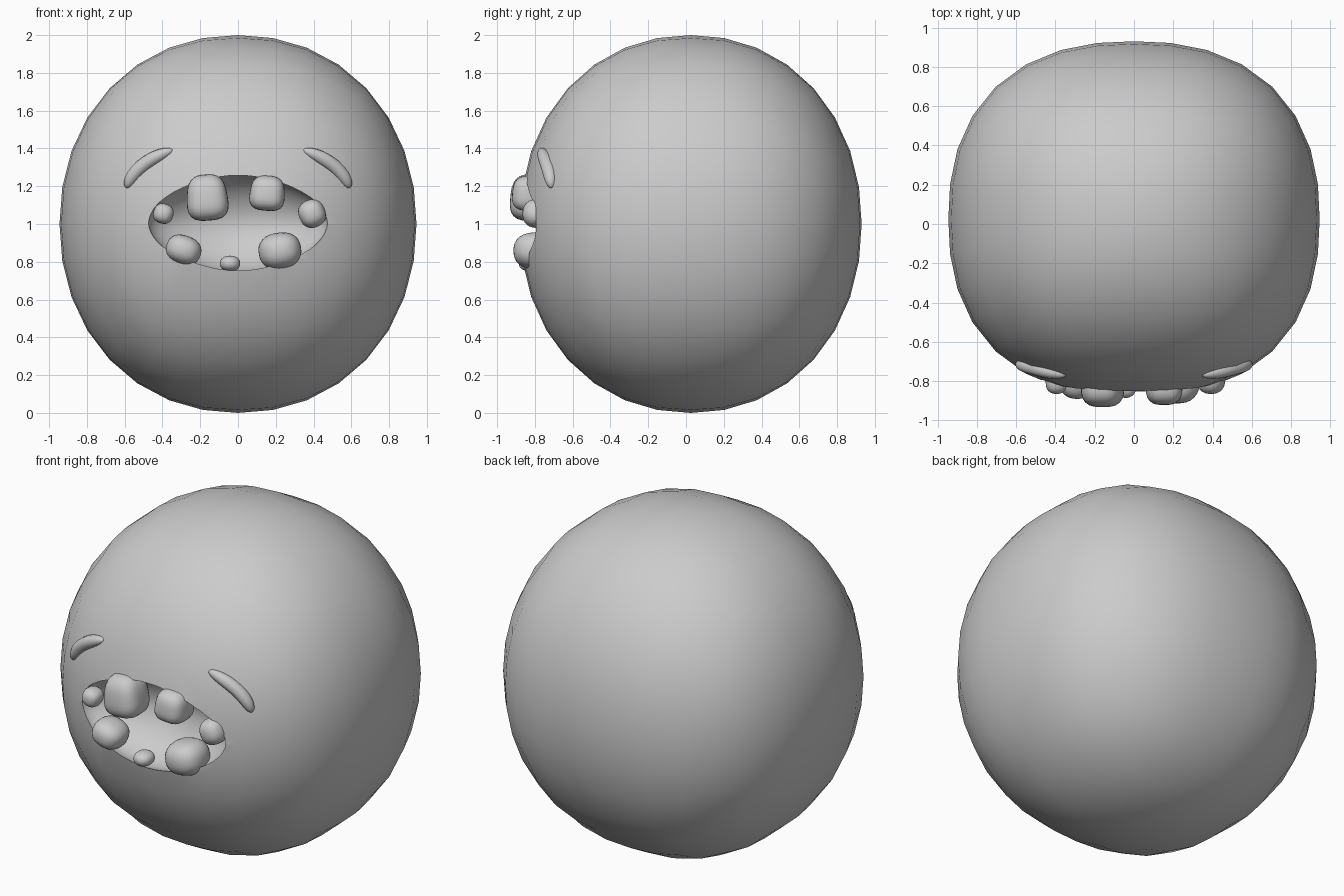
import bpy, bmesh, math
from mathutils import Vector, Matrix

if "Cube" in bpy.data.objects:
    bpy.data.objects.remove(bpy.data.objects["Cube"])


def blob(name, center, radii, n=8, a=2.0, b=2.0, taper=0.0, tilt=0.0):
    """Rounded form: gridded cube projected onto a superellipsoid."""
    bm = bmesh.new()
    bmesh.ops.create_cube(bm, size=2)
    bmesh.ops.subdivide_edges(bm, edges=bm.edges[:], cuts=n - 1, use_grid_fill=True)
    turn = Matrix.Rotation(tilt, 3, 'Y')
    for v in bm.verts:
        x, y, z = (math.tan(c * math.pi / 4) for c in v.co)
        k = ((abs(x)**a + abs(y)**a)**(b / a) + abs(z)**b)**(1 / b)
        x, y, z = x / k, y / k, z / k
        s = 1 - taper * z
        v.co = turn @ Vector((x * radii[0] * s, y * radii[1] * s, z * radii[2])) + Vector(center)
    mesh = bpy.data.meshes.new(name)
    bm.to_mesh(mesh)
    bm.free()
    ob = bpy.data.objects.new(name, mesh)
    bpy.context.collection.objects.link(ob)
    mesh.shade_smooth()
    return ob


# Body
A, B = 2.35, 2.1
R = (0.945, 0.905, 1.0)
C = (0, 0.025, 1.0)
body = blob("body", C, R, 8, A, B)


def surface_y(x, z):
    r = (1 - abs((z - C[2]) / R[2])**B)**(A / B) - abs(x / R[0])**A
    return C[1] - R[1] * r**(1 / A)


# Mouth hollow
cutter = blob("mouth_cutter", (0, -0.80, 1.005), (0.475, 0.24, 0.262), 16, 1.8, 1.8)
cutter.hide_render = True
cutter.hide_set(True)
cut = body.modifiers.new("mouth", 'BOOLEAN')
cut.object = cutter
cut.operation = 'DIFFERENCE'
cut.solver = 'EXACT'
bpy.context.view_layer.objects.active = body
body.select_set(True)
bpy.ops.object.modifier_apply(modifier=cut.name)
bpy.ops.object.shade_smooth_by_angle(angle=math.radians(35))
body.select_set(False)
bpy.data.objects.remove(cutter)

# Teeth: x, front y, z, half width, half depth, half height, squareness, taper, tilt
teeth = [
    ("upper_tooth_big", -0.163, -0.93, 1.14, 0.108, 0.11, 0.122, 3.0, 0.10, -0.08),
    ("upper_tooth_mid", 0.155, -0.92, 1.163, 0.092, 0.10, 0.093, 3.0, 0.08, 0.08),
    ("upper_tooth_left", -0.395, -0.865, 1.055, 0.053, 0.06, 0.053, 2.4, 0, 0.3),
    ("upper_tooth_right", 0.392, -0.865, 1.055, 0.07, 0.08, 0.074, 2.4, 0, -0.4),
    ("lower_tooth_left", -0.288, -0.89, 0.863, 0.094, 0.10, 0.076, 2.4, 0, 0.35),
    ("lower_tooth_small", -0.042, -0.885, 0.791, 0.054, 0.06, 0.041, 2.2, 0, 0),
    ("lower_tooth_right", 0.222, -0.913, 0.858, 0.113, 0.12, 0.096, 2.4, 0, -0.15),
]
for name, x, y, z, w, d, h, p, taper, tilt in teeth:
    blob(name, (x, y + d, z), (w, d, h), 8, p, p, taper, tilt)

# Brows: tapered arcs that follow the body surface
for side, sx in (("left", -1), ("right", 1)):
    p0, p1, p2 = Vector((0.59, 1.19)), Vector((0.545, 1.325)), Vector((0.345, 1.392))
    cu = bpy.data.curves.new(side + "_brow", 'CURVE')
    cu.dimensions = '3D'
    cu.bevel_depth = 0.038
    cu.bevel_resolution = 3
    cu.use_fill_caps = True
    sp = cu.splines.new('POLY')
    N = 20
    sp.points.add(N)
    for i, pt in enumerate(sp.points):
        t = (1 - math.cos(math.pi * i / N)) / 2
        q = p0 * (1 - t)**2 + p1 * 2 * t * (1 - t) + p2 * t * t
        pt.co = (sx * q.x, surface_y(q.x, q.y) + 0.008, q.y, 1)
        pt.radius = max(0.03, (1 - abs(2 * t - 1)**3)**0.5)
    ob = bpy.data.objects.new(side + "_brow", cu)
    bpy.context.collection.objects.link(ob)
    bpy.ops.object.select_all(action='DESELECT')
    ob.select_set(True)
    bpy.context.view_layer.objects.active = ob
    bpy.ops.object.convert(target='MESH')
    bpy.ops.object.shade_smooth()
